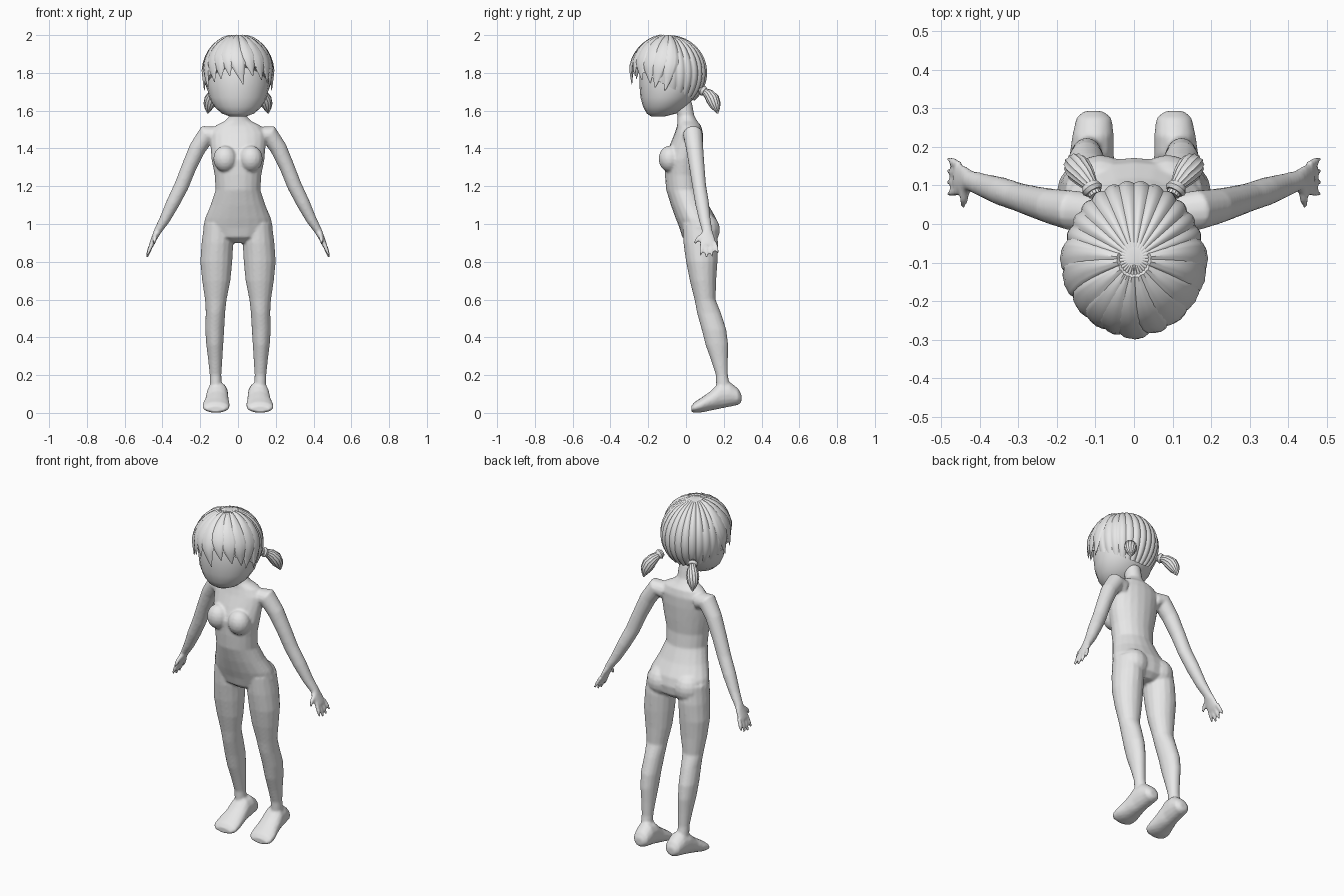
import bpy
import bmesh
from math import sin, cos, pi, radians
from mathutils import Vector

cube = bpy.data.objects.get("Cube")
if cube:
    bpy.data.objects.remove(cube, do_unlink=True)

grey = bpy.data.materials.new("plain grey")
grey.use_nodes = True
grey.diffuse_color = (0.8, 0.8, 0.8, 1)
grey.node_tree.nodes["Principled BSDF"].inputs["Base Color"].default_value = (0.8, 0.8, 0.8, 1)


def loft(bm, rings):
    """Skin a closed shell over a list of point rings."""
    loops = [[bm.verts.new(p) for p in ring] for ring in rings]
    n = len(loops[0])
    for a, b in zip(loops, loops[1:]):
        for i in range(n):
            j = (i + 1) % n
            bm.faces.new((a[i], a[j], b[j], b[i]))
    bm.faces.new(loops[0][::-1])
    bm.faces.new(loops[-1])


def oval(centre, u, v, n=16, ripple=0.0, waves=7):
    """Ring with half axes u and v, optionally grooved."""
    pts = []
    for i in range(n):
        a = 2 * pi * i / n
        k = 1 - ripple * abs(sin(waves * a / 2))
        pts.append(Vector(centre) + k * (Vector(u) * cos(a) + Vector(v) * sin(a)))
    return pts


def slab(z, x0, x1, y0, y1, n=16):
    """Horizontal oval filling a box."""
    return oval(((x0 + x1) / 2, (y0 + y1) / 2, z), ((x1 - x0) / 2, 0, 0), (0, (y1 - y0) / 2, 0), n)


def tube(bm, path, n=14, **groove):
    """Tube along (x, y, z, in-plane radius, depth radius) points."""
    rings = []
    for i, p in enumerate(path):
        a, b = path[max(i - 1, 0)], path[min(i + 1, len(path) - 1)]
        d = (Vector(b[:3]) - Vector(a[:3])).normalized()
        u = Vector((0, 1, 0)).cross(d).normalized()
        rings.append(oval(p[:3], u * p[3], d.cross(u) * p[4], n, **groove))
    loft(bm, rings)


def ball(bm, centre, radii):
    verts = bmesh.ops.create_uvsphere(bm, u_segments=16, v_segments=10, radius=1)["verts"]
    for v in verts:
        v.co = Vector(c + r * k for c, r, k in zip(centre, radii, v.co))


def flip(path, s):
    return [(s * p[0], *p[1:]) for p in path]


def finish(bm, name, angle=40):
    bmesh.ops.recalc_face_normals(bm, faces=bm.faces)
    mesh = bpy.data.meshes.new(name)
    bm.to_mesh(mesh)
    bm.free()
    mesh.materials.append(grey)
    ob = bpy.data.objects.new(name, mesh)
    bpy.context.collection.objects.link(ob)
    bpy.ops.object.select_all(action="DESELECT")
    bpy.context.view_layer.objects.active = ob
    ob.select_set(True)
    bpy.ops.object.shade_smooth_by_angle(angle=radians(angle))
    return ob


# Body: trunk and neck as (z, half width, front, back)
TRUNK = [(.9, .06, .02, .13), (.93, .15, -.02, .165), (.98, .185, -.035, .172),
         (1.03, .175, -.055, .16), (1.1, .145, -.08, .12), (1.18, .119, -.105, .085),
         (1.26, .124, -.112, .078), (1.34, .14, -.115, .085), (1.42, .147, -.085, .09),
         (1.48, .15, -.06, .09), (1.52, .12, -.047, .08), (1.545, .07, -.045, .06),
         (1.57, .047, -.045, .045), (1.65, .045, -.07, .03)]
# Legs as (z, inner, outer, front, back)
LEG = [(1, .03, .18, -.02, .16), (.9, .025, .193, -.014, .17), (.8, .03, .2, 0, .167),
       (.7, .04, .19, .02, .16), (.6, .06, .175, .045, .157), (.53, .068, .171, .058, .185),
       (.44, .073, .174, .083, .214), (.36, .078, .168, .103, .224),
       (.28, .083, .158, .132, .222), (.2, .088, .15, .158, .222), (.13, .085, .15, .16, .235)]
# Feet as (y, inner, outer, bottom, top), heel first
FOOT = [(.293, .08, .13, .055, .1), (.275, .058, .15, .042, .13), (.23, .052, .16, .032, .165),
        (.18, .052, .167, .022, .165), (.13, .048, .175, .012, .115), (.08, .043, .188, .002, .08),
        (.045, .046, .188, 0, .058), (.028, .065, .172, .006, .036)]
ARM = [(.11, .03, 1.465, .05, .05), (.165, .036, 1.475, .052, .052), (.215, .046, 1.4, .045, .046),
       (.26, .058, 1.3, .04, .041), (.3, .07, 1.2, .039, .037), (.345, .085, 1.11, .036, .037),
       (.39, .1, 1.02, .028, .031), (.424, .112, .965, .021, .027), (.441, .111, .93, .016, .041),
       (.456, .116, .895, .014, .043), (.461, .118, .882, .011, .04)]

bm = bmesh.new()
loft(bm, [slab(z, -w, w, f, b, 20) for z, w, f, b in TRUNK])
for s in (-1, 1):
    loft(bm, [slab(z, s * i, s * o, f, b) for z, i, o, f, b in LEG])
    loft(bm, [oval((s * (i + o) / 2, y, (t + b) / 2), ((o - i) / 2, 0, 0), (0, 0, (t - b) / 2))
              for y, i, o, b, t in FOOT])
    tube(bm, flip(ARM, s))
    ball(bm, (s * .068, -.085, 1.345), (.063, .06, .07))
    ball(bm, (s * .087, .092, .97), (.085, .088, .09))
    # Four fingers fanning out, then the thumb
    for k, length in enumerate((.055, .066, .062, .045)):
        y = .085 + .023 * k
        tip = y + .008 * (k - 1)
        tube(bm, flip([(.455, y, .9, .011, .011), (.47, (y + tip) / 2, .89 - length / 2, .011, .011),
                       (.482, tip, .888 - length, .006, .006)], s), 8)
    tube(bm, flip([(.436, .095, .945, .012, .014), (.44, .065, .925, .012, .012),
                   (.444, .045, .897, .007, .007)], s), 8)
body = finish(bm, "body")
remesh = body.modifiers.new("Merge", "REMESH")
remesh.mode = "VOXEL"
remesh.voxel_size = 0.007
remesh.use_smooth_shade = True
relax = body.modifiers.new("Relax", "SMOOTH")
relax.iterations = 4

# Head
HEAD = [(1.57, .045, -.185, -.11), (1.585, .085, -.208, -.05), (1.62, .125, -.227, 0),
        (1.67, .153, -.241, .05), (1.74, .168, -.247, .085), (1.82, .17, -.245, .09),
        (1.9, .15, -.22, .07), (1.96, .09, -.16, 0)]
bm = bmesh.new()
loft(bm, [slab(z, -w, w, f, b, 20) for z, w, f, b in HEAD])
finish(bm, "head")


# Hair
def scalp(azimuth, theta, scale=1.0):
    """Point on the hair ellipsoid; azimuth 0 is the front."""
    r = sin(theta) * scale
    return Vector((.183 * r * sin(azimuth), -.09 - .203 * r * cos(azimuth),
                   1.8 + .2 * cos(theta) * scale))


def hairline(a):
    return radians(70 + 68 * ((1 - cos(a)) / 2) ** .7)


# Grooved cap, tucked under along the hairline
SEG, ROWS = 168, 16
rings = []
for row in range(1, ROWS + 2):
    t = min(row / ROWS, 1)
    ring = []
    for i in range(SEG):
        a = 2 * pi * i / SEG
        groove = 1 - .035 * min(1, 3 * t) * (1 - abs(sin(14 * a)))
        ring.append(scalp(a, hairline(a) * t, groove if row <= ROWS else .88))
    rings.append(ring)
bm = bmesh.new()
loft(bm, rings)
finish(bm, "hair_cap", 50)

# Fringe and side locks as (root azimuth, tip azimuth, tip angle, half width)
LOCKS = [(-8, 9, 108, .045), (-24, -14, 95, .045), (-36, -30, 99, .05), (-55, -44, 104, .05),
         (-80, -62, 113, .05), (-96, -84, 118, .045), (14, 26, 95, .045), (34, 44, 101, .05),
         (55, 60, 106, .05), (80, 68, 113, .05), (96, 84, 118, .045)]
bm = bmesh.new()
for a0, a1, end, width in LOCKS:
    rings = []
    for k in range(11):
        t = k / 10
        theta = radians(12 + (end - 12) * t)
        a = radians(a0 + (a1 - a0) * t * t)
        p = scalp(a, min(theta, pi / 2))
        p.z = 1.8 + .2 * cos(theta)
        out = Vector((sin(a), -cos(a), .9 * max(cos(theta), 0))).normalized()
        side = Vector((cos(a), sin(a), 0))
        w = width * min(1, .25 + 1.4 * t) * min(1, 2.6 * (1 - t) + .04)
        rings.append(oval(p - out * .004, side * w, out * .014 * min(1, 3 * (1 - t) + .1), 20, .15, 8))
    loft(bm, rings)
finish(bm, "fringe", 50)

# Two low bunches with ties
TAIL = [(.1, .075, 1.71, .018, .018), (.113, .1, 1.7, .02, .02), (.128, .122, 1.685, .03, .03),
        (.143, .142, 1.66, .036, .036), (.153, .155, 1.63, .031, .031),
        (.158, .163, 1.605, .017, .017), (.16, .168, 1.585, .003, .003)]
TIE = [(.104, .083, 1.708, .022, .022), (.108, .09, 1.705, .028, .028), (.114, .101, 1.699, .022, .022)]
for s, word in ((1, "left"), (-1, "right")):
    bm = bmesh.new()
    tube(bm, flip(TAIL, s), 28, ripple=.12, waves=14)
    finish(bm, word + "_bunch", 50)
    bm = bmesh.new()
    tube(bm, flip(TIE, s), 16)
    finish(bm, word + "_tie")
